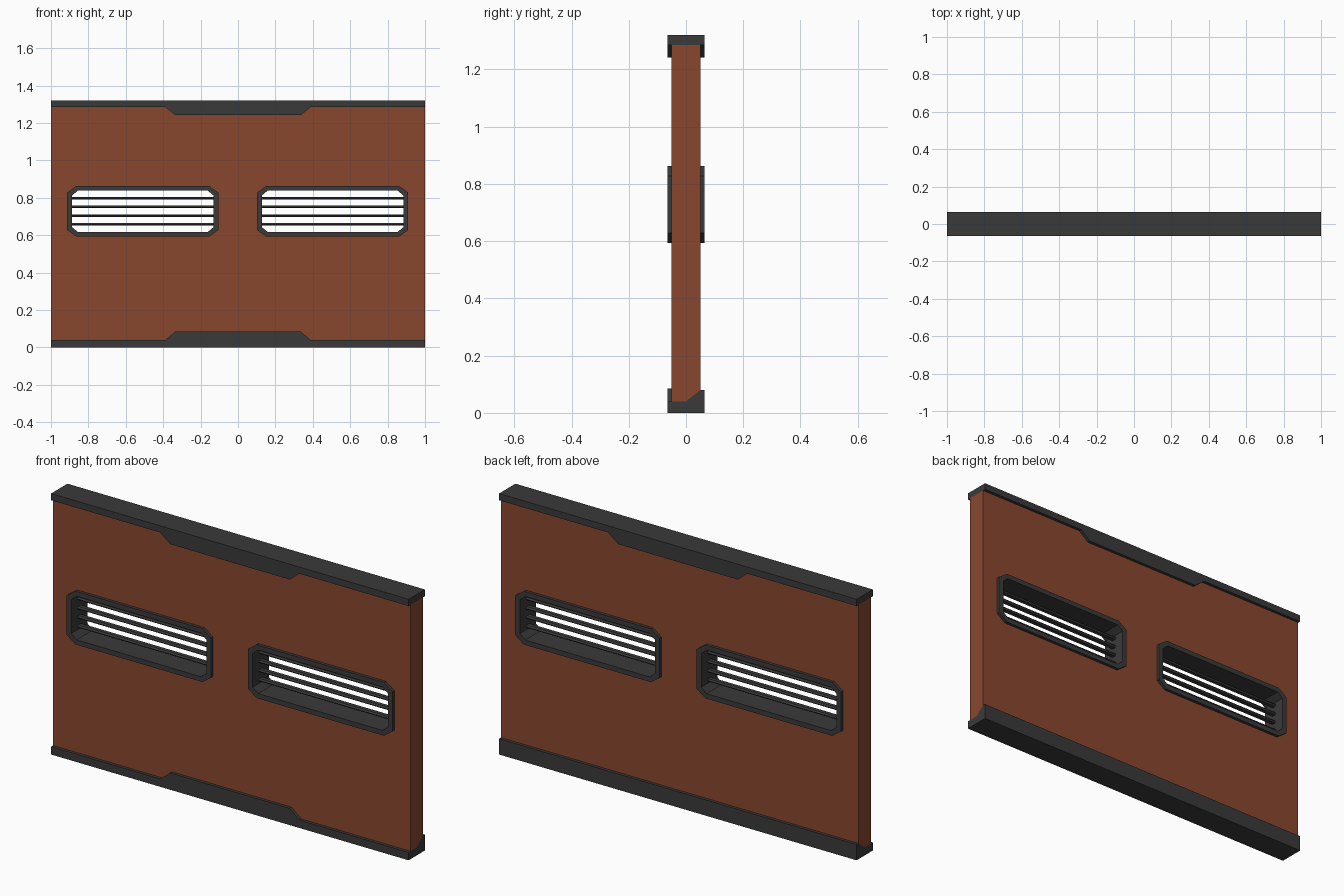
import bpy, bmesh

if "Cube" in bpy.data.objects:
    bpy.data.objects.remove(bpy.data.objects["Cube"])


def material(name, rgb):
    m = bpy.data.materials.new(name)
    m.diffuse_color = (*rgb, 1)
    m.use_nodes = True
    m.node_tree.nodes["Principled BSDF"].inputs["Base Color"].default_value = m.diffuse_color
    return m


RUST = material("rust_orange", (0.25, 0.063, 0.027))
DARK = material("dark_grey", (0.042, 0.042, 0.042))


def finish(name, bm, mat):
    bmesh.ops.recalc_face_normals(bm, faces=bm.faces)
    me = bpy.data.meshes.new(name)
    bm.to_mesh(me)
    bm.free()
    me.materials.append(mat)
    ob = bpy.data.objects.new(name, me)
    bpy.context.collection.objects.link(ob)
    return ob


def prism(name, pts, axis, a, b, mat):
    """Extrude a yz profile along x, or an xz profile along y."""
    bm = bmesh.new()
    ends = []
    for t in (a, b):
        ends.append([bm.verts.new((t, p, q) if axis == 'x' else (p, t, q)) for p, q in pts])
    bm.faces.new(ends[0])
    bm.faces.new(ends[1])
    n = len(pts)
    for i in range(n):
        j = (i + 1) % n
        bm.faces.new((ends[0][i], ends[0][j], ends[1][j], ends[1][i]))
    return finish(name, bm, mat)


def octagon(cx, cz, hx, hz, ax, az):
    """Rectangle outline with chamfered corners."""
    return [(cx - hx, cz - hz + az), (cx - hx + ax, cz - hz), (cx + hx - ax, cz - hz),
            (cx + hx, cz - hz + az), (cx + hx, cz + hz - az), (cx + hx - ax, cz + hz),
            (cx - hx + ax, cz + hz), (cx - hx, cz + hz - az)]


def ring(name, outer, inner, y0, y1, mat):
    """Hollow sleeve between two outlines."""
    bm = bmesh.new()
    loops = [[bm.verts.new((x, y, z)) for x, z in pts]
             for pts, y in ((outer, y0), (outer, y1), (inner, y1), (inner, y0))]
    n = len(outer)
    for k in range(4):
        p, q = loops[k], loops[(k + 1) % 4]
        for i in range(n):
            j = (i + 1) % n
            bm.faces.new((p[i], p[j], q[j], q[i]))
    return finish(name, bm, mat)


# Wall panel, with its lower back edge cut to sit on the sloped rail
panel = prism("wall_panel", [(-.05, .04), (0, .04), (.05, .08), (.05, 1.286), (-.05, 1.286)],
              'x', -1, 1, RUST)

# Top and bottom rails
prism("top_rail", [(-.065, 1.286), (.065, 1.286), (.065, 1.32), (-.065, 1.32)], 'x', -1, 1, DARK)
prism("bottom_rail", [(-.065, 0), (.065, 0), (.065, .08), (.05, .08), (0, .04), (-.065, .04)],
      'x', -1, 1, DARK)

# Trapezoid tabs on the rails
top_tab = [(-.39, 1.286), (-.335, 1.242), (.335, 1.242), (.39, 1.286)]
low_tab = [(-.39, .04), (-.335, .085), (.335, .085), (.39, .04)]
prism("top_tab_front", top_tab, 'y', -.065, -.05, DARK)
prism("top_tab_back", top_tab, 'y', .05, .065, DARK)
prism("bottom_tab_front", low_tab, 'y', -.065, -.05, DARK)

# Two vents: hole, frame and four slats each
CZ = .728
for side, cx in (("left", -.509), ("right", .506)):
    cutter = prism(side + "_vent_cutter", octagon(cx, CZ, .392, .123, .038, .03),
                   'y', -.2, .2, DARK)
    cutter.hide_render = True
    cutter.hide_viewport = True
    cut = panel.modifiers.new(side + "_vent_hole", 'BOOLEAN')
    cut.operation = 'DIFFERENCE'
    cut.solver = 'EXACT'
    cut.object = cutter
    ring(side + "_vent_frame", octagon(cx, CZ, .404, .135, .048, .035),
         octagon(cx, CZ, .378, .11, .03, .025), -.065, .065, DARK)
    for i in range(4):
        z = CZ + (i - 1.5) * .0465
        h, d = .007, .016
        prism(f"{side}_vent_slat_{i + 1}",
              [(-d, z), (-d + .006, z - h), (d - .006, z - h),
               (d, z), (d - .006, z + h), (-d + .006, z + h)],
              'x', cx - .38, cx + .38, DARK)
